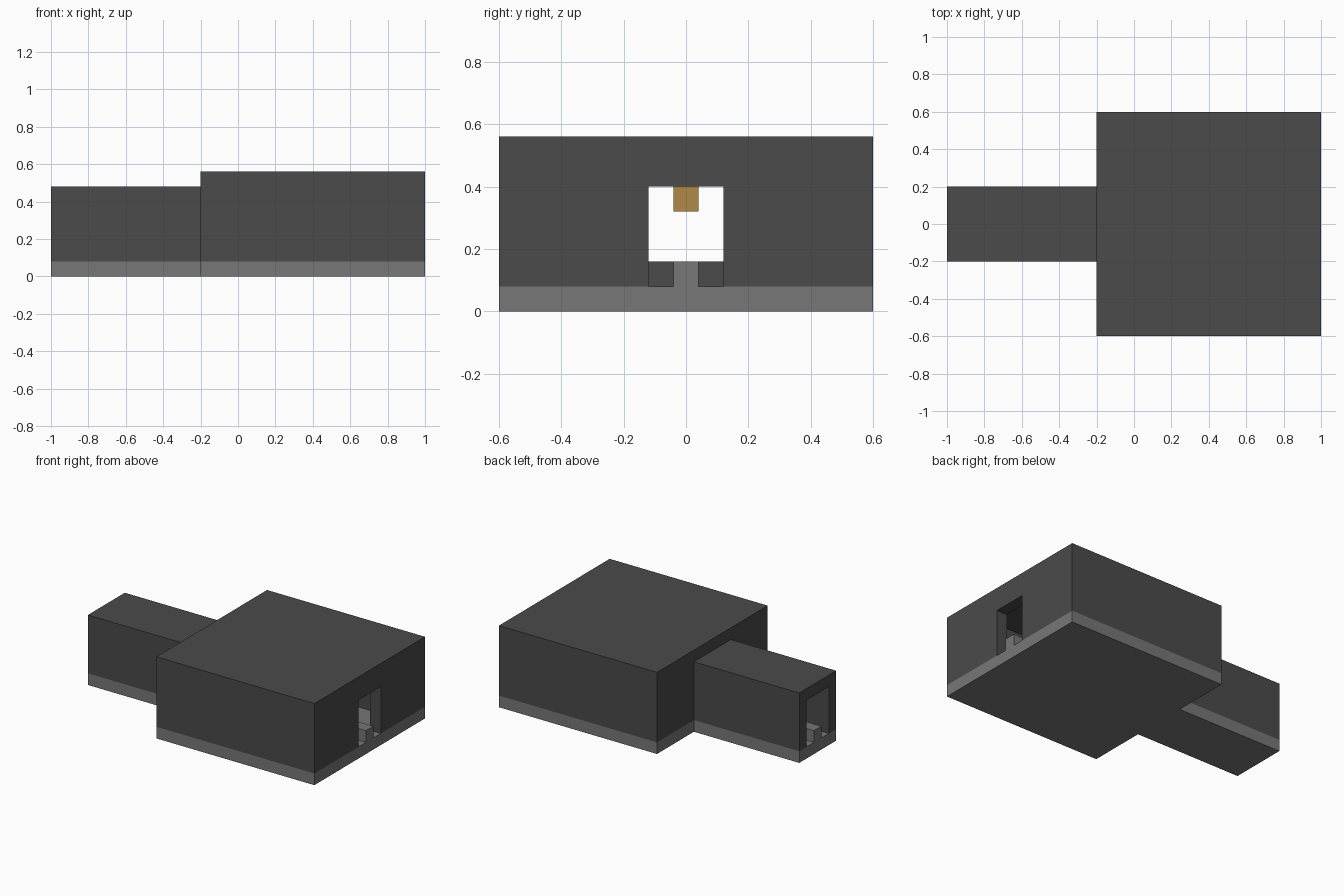
import bpy
import bmesh
from mathutils import Vector

default_cube = bpy.data.objects.get("Cube")
if default_cube:
    bpy.data.objects.remove(default_cube, do_unlink=True)

U = 0.08  # size of one building block


def make_material(name, colour):
    mat = bpy.data.materials.new(name)
    mat.use_nodes = True
    mat.diffuse_color = (*colour, 1)
    bsdf = next(n for n in mat.node_tree.nodes if n.type == "BSDF_PRINCIPLED")
    bsdf.inputs["Base Color"].default_value = (*colour, 1)
    bsdf.inputs["Roughness"].default_value = 0.9
    return mat


dark = make_material("dark_stone", (0.069, 0.069, 0.069))
grey = make_material("grey_stone", (0.184, 0.184, 0.184))
amber = make_material("amber_lamp", (0.434, 0.25, 0.063))


def box(name, x0, x1, half_y, z0, z1, mat):
    """Block centred on y = 0, given by its x and z limits."""
    bm = bmesh.new()
    bmesh.ops.create_cube(bm, size=1)
    bmesh.ops.scale(bm, vec=Vector((x1 - x0, 2 * half_y, z1 - z0)), verts=bm.verts)
    bmesh.ops.translate(bm, vec=Vector(((x0 + x1) / 2, 0, (z0 + z1) / 2)), verts=bm.verts)
    mesh = bpy.data.meshes.new(name)
    bm.to_mesh(mesh)
    bm.free()
    mesh.materials.append(mat)
    obj = bpy.data.objects.new(name, mesh)
    bpy.context.collection.objects.link(obj)
    return obj


def carve(obj, *cutters):
    """Cut the cutters out of a block, then discard them."""
    for cutter in cutters:
        cutter.hide_render = True
        mod = obj.modifiers.new("carve", "BOOLEAN")
        mod.operation = "DIFFERENCE"
        mod.solver = "EXACT"
        mod.object = cutter
    bpy.context.view_layer.update()
    graph = bpy.context.evaluated_depsgraph_get()
    result = bpy.data.meshes.new_from_object(obj.evaluated_get(graph))
    obj.modifiers.clear()
    obj.data = result
    for cutter in cutters:
        bpy.data.objects.remove(cutter, do_unlink=True)


# T-shaped foundation: wide slab under the chamber, narrow one under the passage
box("chamber_floor", -0.2, 1, 0.6, 0, U, grey)
box("passage_floor", -1, -0.2, 0.2, 0, U, grey)

# Hollow chamber with an outer door and a raised inner doorway
chamber = box("chamber_walls", -0.2, 1, 0.6, U, 7 * U, dark)
carve(
    chamber,
    box("chamber_cavity", -0.12, 0.92, 0.36, 0, 6 * U, dark),
    box("outer_door_cut", 0.9, 1.1, 0.12, 0, 5 * U, dark),
    box("inner_door_cut", -0.3, -0.1, 0.12, 2 * U, 5 * U, dark),
)

# Passage open at both ends
passage = box("passage_walls", -1, -0.2, 0.2, U, 6 * U, dark)
carve(passage, box("passage_cavity", -1.1, -0.1, 0.12, 0, 5 * U, dark))

# Raised central strip along the floor, on both sides of the threshold
box("passage_strip", -1, -0.2, U / 2, U, 2 * U, grey)
box("chamber_strip", -0.12, 1, U / 2, U, 2 * U, grey)

# Lamp under the passage ceiling
box("ceiling_lamp", -0.64, -0.56, U / 2, 4 * U, 5 * U, amber)
